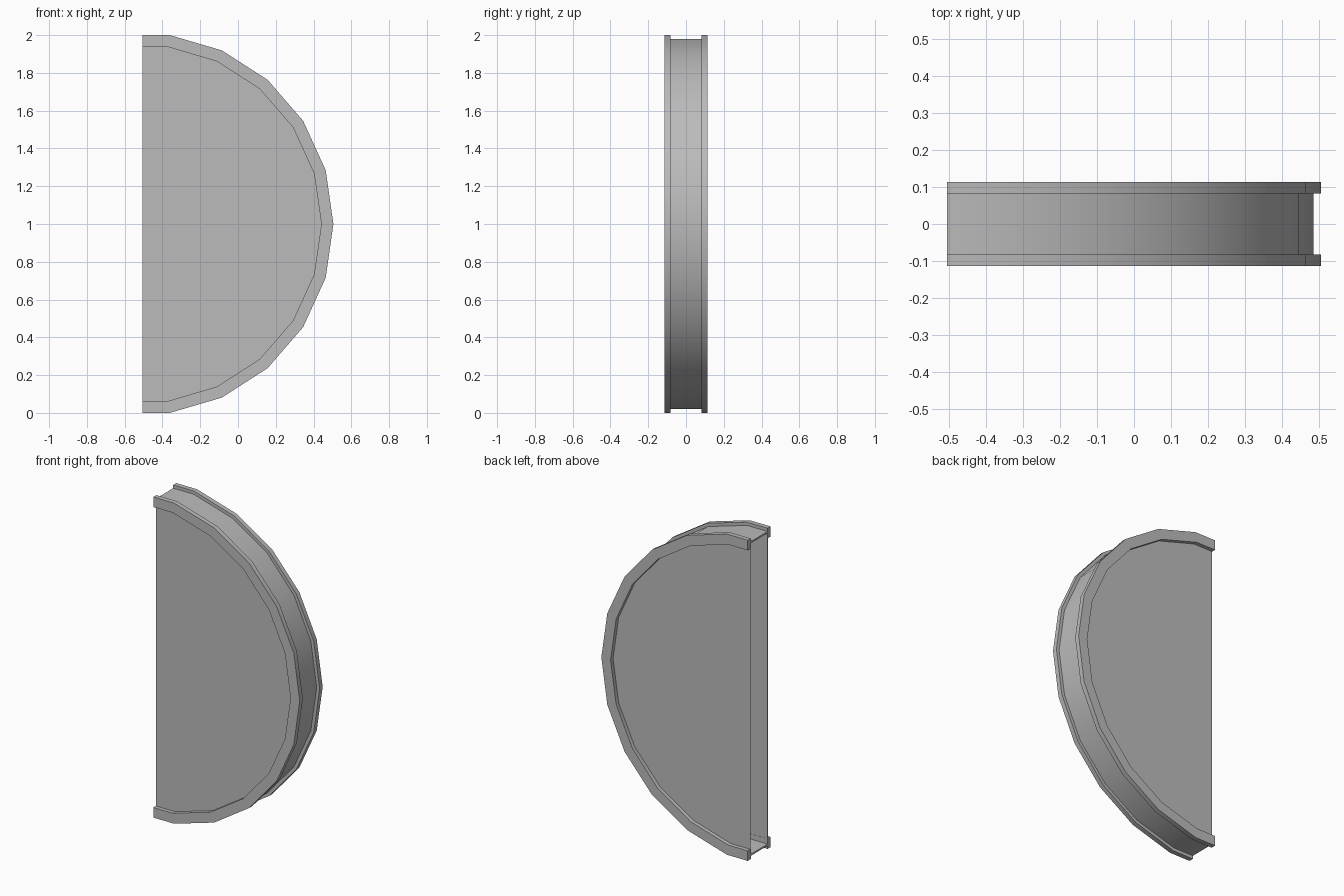
import bpy
import bmesh
from math import cos, sin, pi, radians

cube = bpy.data.objects.get("Cube")
if cube:
    bpy.data.objects.remove(cube, do_unlink=True)

SIDES = 22
CUT_X = -0.5 / cos(pi / SIDES)  # plane of the straight cut

grey = bpy.data.materials.new("plain_grey")
grey.use_nodes = True
grey.diffuse_color = (0.5, 0.5, 0.5, 1)
grey.node_tree.nodes["Principled BSDF"].inputs["Base Color"].default_value = (0.5, 0.5, 0.5, 1)


def half_round(apothem):
    """Half of a polygon, from the top of the cut round to its bottom."""
    r = apothem / cos(pi / SIDES)
    arc = [2 * pi * i / SIDES for i in range(5, -6, -1)]
    points = [(CUT_X + r * cos(a), 1 + r * sin(a)) for a in arc]
    return [(CUT_X, 1 + apothem)] + points + [(CUT_X, 1 - apothem)]


def extruded(name, outline, y0, y1):
    bm = bmesh.new()
    face = bm.faces.new([bm.verts.new((x, y0, z)) for x, z in outline])
    new = bmesh.ops.extrude_face_region(bm, geom=[face])["geom"]
    bmesh.ops.translate(bm, vec=(0, y1 - y0, 0),
                        verts=[v for v in new if isinstance(v, bmesh.types.BMVert)])
    bmesh.ops.recalc_face_normals(bm, faces=bm.faces[:])
    mesh = bpy.data.meshes.new(name)
    bm.to_mesh(mesh)
    bm.free()
    mesh.materials.append(grey)
    obj = bpy.data.objects.new(name, mesh)
    bpy.context.collection.objects.link(obj)
    bpy.ops.object.select_all(action="DESELECT")
    obj.select_set(True)
    bpy.context.view_layer.objects.active = obj
    bpy.ops.object.shade_smooth_by_angle(angle=radians(30))
    return obj


def arch(name, outer, inner, y0, y1):
    return extruded(name, half_round(outer) + half_round(inner)[::-1], y0, y1)


# Thin band joining the two rims, open along the cut
arch("outer_band", 0.98, 0.97, -0.084, 0.084)

# Raised rim and recessed panel on each face
for side, s in (("front", -1), ("back", 1)):
    arch(side + "_rim", 1.0, 0.937, s * 0.083, s * 0.113)
    extruded(side + "_panel", half_round(0.94), s * 0.084, s * 0.088)
